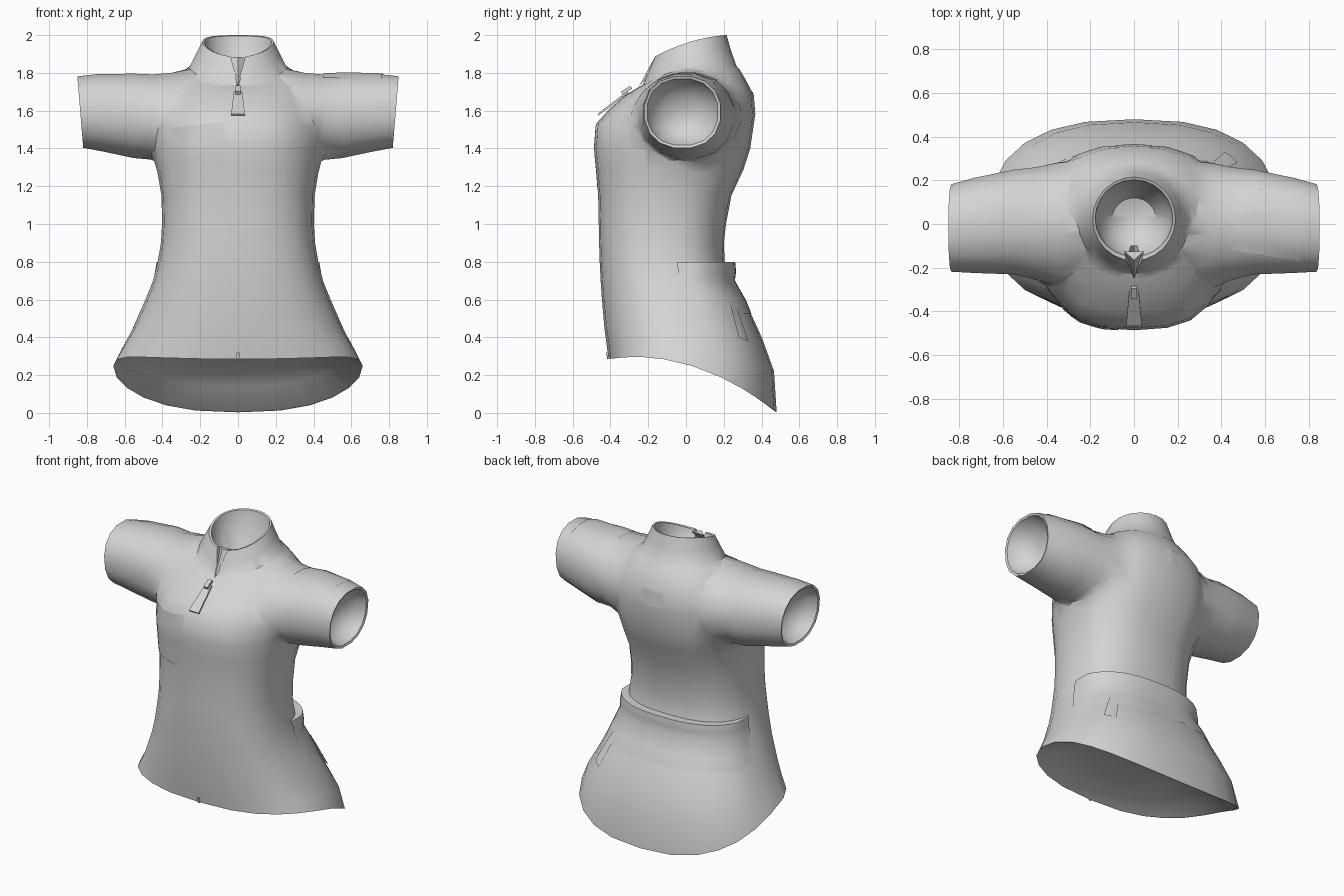
import bpy, bmesh, math
from mathutils import Vector
from mathutils.bvhtree import BVHTree

if "Cube" in bpy.data.objects:
    bpy.data.objects.remove(bpy.data.objects["Cube"])

fabric = bpy.data.materials.new("grey_fabric")
fabric.diffuse_color = (0.66, 0.66, 0.66, 1)
fabric.use_nodes = True
fabric.node_tree.nodes["Principled BSDF"].inputs["Base Color"].default_value = fabric.diffuse_color


def spow(v, e):
    return math.copysign(abs(v) ** e, v)


def smooth(ob, angle=40):
    bpy.ops.object.select_all(action='DESELECT')
    ob.select_set(True)
    bpy.context.view_layer.objects.active = ob
    bpy.ops.object.shade_smooth_by_angle(angle=math.radians(angle))


def finish(name, bm, angle=40):
    bmesh.ops.recalc_face_normals(bm, faces=bm.faces)
    me = bpy.data.meshes.new(name)
    bm.to_mesh(me)
    bm.free()
    me.materials.append(fabric)
    ob = bpy.data.objects.new(name, me)
    bpy.context.collection.objects.link(ob)
    smooth(ob, angle)
    return ob


def loft(rings, start, end):
    """Closed skin through rings, finished by a pole at each end."""
    bm = bmesh.new()
    rows = [[bm.verts.new(p) for p in r] for r in rings]
    n = len(rows[0])
    for a, b in zip(rows, rows[1:]):
        for i in range(n):
            bm.faces.new((a[i], a[(i + 1) % n], b[(i + 1) % n], b[i]))
    for row, pole in ((rows[0], start), (rows[-1], end)):
        v = bm.verts.new(pole)
        for i in range(n):
            bm.faces.new((row[i], row[(i + 1) % n], v))
    return bm


def torso_point(a, p, hw, yf, yb, zf, zm=None, zb=None):
    """Point on a rounded ring whose height bends from front to back."""
    zm = zf if zm is None else zm
    zb = zf if zb is None else zb
    t = spow(math.sin(a), 2 / p)
    return (hw * spow(math.cos(a), 2 / p), (yf + yb) / 2 + (yb - yf) / 2 * t,
            zm + (zb - zf) / 2 * t + ((zf + zb) / 2 - zm) * t * t)


def torso_ring(p, row, n=24):
    return [torso_point(2 * math.pi * i / n, p, *row) for i in range(n)]


# Rows: half width, front y, back y, then front, middle and back height
lining = [(.34, -.2, .27, .335, .335, .26), (.54, -.33, .39, .325, .3, .14)]
hem = [(.645, -.398, .468, .29, .252, .01), (.66, -.41, .48, .285, .248, .003),
       (.62, -.42, .466, .36, .33, .22), (.565, -.432, .405, .45, .43, .39)]
trunk = [(.49, -.445, .31, .6), (.45, -.452, .235, .7), (.425, -.457, .205, .8),
         (.408, -.46, .2, .9), (.402, -.462, .212, 1), (.405, -.465, .24, 1.15),
         (.435, -.476, .305, 1.29), (.45, -.487, .34, 1.4)]
yoke = [(.45, -.477, .365, 1.53, 1.55, 1.57), (.42, -.41, .355, 1.605, 1.66, 1.69),
        (.36, -.325, .315, 1.68, 1.75, 1.765), (.3, -.255, .283, 1.722, 1.805, 1.82)]
collar = [(.258, -.23, .268, 1.735, 1.83, 1.835), (.222, -.2, .238, 1.81, 1.9, 1.92),
          (.19, -.168, .215, 1.885, 1.965, 2), (.178, -.15, .203, 1.883, 1.963, 1.995),
          (.165, -.135, .185, 1.83, 1.87, 1.89), (.1, -.07, .12, 1.77)]
rings = [torso_ring(2.5, r) for r in lining + hem + trunk]
rings += [torso_ring(2.5 - .15 * i, r) for i, r in enumerate(yoke)]
rings += [torso_ring(2, r) for r in collar]
jersey = finish("jersey_body", loft(rings, (0, .03, .32), (0, .025, 1.74)))


def boolean(cutter, operation):
    m = jersey.modifiers.new("join", 'BOOLEAN')
    m.object, m.operation, m.solver = cutter, operation, 'EXACT'
    bpy.ops.object.select_all(action='DESELECT')
    bpy.context.view_layer.objects.active = jersey
    jersey.select_set(True)
    bpy.ops.object.modifier_apply(modifier=m.name)
    bpy.data.objects.remove(cutter)


# Sleeves: x, front y, back y, bottom z, top z, with a lining inside the cuff
sleeve = [(.22, -.23, .29, 1.4, 1.828), (.35, -.3, .3, 1.3, 1.812),
          (.45, -.27, .272, 1.33, 1.802), (.55, -.235, .253, 1.345, 1.8),
          (.73, -.228, .215, 1.38, 1.797), (.835, -.222, .185, 1.4, 1.785)]
for x, inset in ((.83, .014), (.77, .035), (.71, .1)):
    sleeve.append((x, -.222 + inset, .185 - inset, 1.4 + inset, 1.785 - inset))
for side in (-1, 1):
    rings = []
    for x, yf, yb, zl, zh in sleeve:
        ring = []
        for i in range(16):
            a = 2 * math.pi * (i + .5) / 16
            e = .89 if x > .5 else 1
            c, s = spow(math.cos(a), e), spow(math.sin(a), e)
            tilt = .016 * s if x > .7 else 0
            ring.append((side * (x + tilt), (yf + yb) / 2 + (yb - yf) / 2 * c,
                         (zl + zh) / 2 + (zh - zl) / 2 * s))
        rings.append(ring)
    bm = loft(rings, (side * .2, 0, 1.6), (side * .69, -.02, 1.59))
    boolean(finish("sleeve", bm), 'UNION')

# Collar slit: a wedge cut out of the collar front
bm = bmesh.new()
tri = [(-.048, 1.92), (.048, 1.92), (0, 1.745)]
a, b = [[bm.verts.new((x, y, z)) for x, z in tri] for y in (-.34, -.1)]
bm.faces.new(a)
bm.faces.new(b)
for i in range(3):
    bm.faces.new((a[i], a[(i + 1) % 3], b[(i + 1) % 3], b[i]))
boolean(finish("slit_cutter", bm), 'DIFFERENCE')

# Soften the armhole joints
bm = bmesh.new()
bm.from_mesh(jersey.data)


def armhole():
    return [v for v in bm.verts if .26 < abs(v.co.x) < .52 and 1.27 < v.co.z < 1.83]


bmesh.ops.remove_doubles(bm, verts=armhole(), dist=.018)
for _ in range(3):
    bmesh.ops.smooth_vert(bm, verts=armhole(), factor=.3, use_axis_x=True,
                          use_axis_y=True, use_axis_z=True)
bm.to_mesh(jersey.data)
skin = BVHTree.FromBMesh(bm)
bm.free()
smooth(jersey, 55)

# Back pocket: outer panel with a raised lip, fading into the sides
# half width, back y, height, how far it stands out
panel = [(.4, .18, .797, 0), (.425, .205, .8, .055), (.437, .22, .75, .045),
         (.45, .235, .7, .024), (.49, .31, .6, .006), (.525, .355, .525, -.008)]
bm = bmesh.new()
rows = []
for hw, yb, z, out in panel:
    row = []
    for i in range(25):
        f = i / 24
        a = .14 + f * (math.pi - .28)
        o = out * min(1, .2 + 10 * f, .2 + 10 * (1 - f)) if out > 0 else out
        row.append(bm.verts.new(torso_point(a, 2.5, hw + o * .5, -.45, yb + o, z)))
    rows.append(row)
for a, b in zip(rows, rows[1:]):
    for i in range(24):
        bm.faces.new((a[i], b[i], b[i + 1], a[i + 1]))
finish("back_pocket", bm, 50)


def patch(name, corners, direction, lift=.004, n=8):
    """Thin plate laid on the skin, projected from four corners."""
    c = [Vector(p) for p in corners]
    d = Vector(direction)
    bm = bmesh.new()
    grid = {}
    for i in range(n + 1):
        for j in range(n + 1):
            p = c[0].lerp(c[1], i / n).lerp(c[3].lerp(c[2], i / n), j / n)
            hit = skin.ray_cast(p, d)[0]
            if hit:
                grid[i, j] = bm.verts.new(hit - d * lift)
    for i in range(n):
        for j in range(n):
            k = [(i, j), (i + 1, j), (i + 1, j + 1), (i, j + 1)]
            if all(q in grid for q in k):
                bm.faces.new([grid[q] for q in k])
    ob = finish(name, bm)
    if sum(f.normal.dot(d) for f in ob.data.polygons) > 0:
        ob.data.flip_normals()


patch("chest_pocket", [(-.36, -1, 1.19), (-.07, -1, 1.19), (-.07, -1, 1.54),
                       (-.35, -1, 1.51)], (0, 1, 0), .006)
patch("sleeve_patch", [(.45, -.12, 3), (.76, -.17, 3), (.77, .15, 3),
                       (.46, .165, 3)], (0, 0, -1), .006)
patch("neck_label", [(-.08, 1, 1.58), (.08, 1, 1.58), (.08, 1, 1.7),
                     (-.08, 1, 1.7)], (0, -1, 0), .003)
patch("pocket_zip_pull", [(1.5, .28, .4), (1.5, .33, .38), (1.5, .258, .59),
                          (1.5, .23, .59)], (-1, 0, 0), .018, 3)


def plate(name, low, high, depth):
    """Flat tapered tab between a low and a high edge (half width, y, z)."""
    bm = bmesh.new()
    (w, y, z), (w2, y2, z2) = low, high
    pts = [(-w, y, z), (w, y, z), (w2, y2, z2), (-w2, y2, z2)]
    f = bm.faces.new([bm.verts.new(p) for p in pts])
    f.normal_update()
    shift = f.normal * depth
    ext = bmesh.ops.extrude_face_region(bm, geom=[f])["geom"]
    bmesh.ops.translate(bm, vec=shift,
                        verts=[g for g in ext if isinstance(g, bmesh.types.BMVert)])
    finish(name, bm, 20)


# Zip pull, slider and bottom stop
plate("zip_pull", (.036, -.462, 1.575), (.022, -.305, 1.695), .01)
plate("zip_slider", (.014, -.335, 1.685), (.014, -.285, 1.717), .018)
plate("zip_stop", (.008, -.412, .285), (.008, -.418, .32), .005)

# Folded zip guard inside the collar slit
bm = bmesh.new()
l, r, t, b = [bm.verts.new(p) for p in ((-.046, -.125, 1.88), (.046, -.125, 1.88),
                                        (0, -.165, 1.885), (0, -.25, 1.725))]
for f in ((l, b, t), (t, b, r), (l, t, r), (l, r, b)):
    bm.faces.new(f)
finish("zip_guard", bm, 20)
